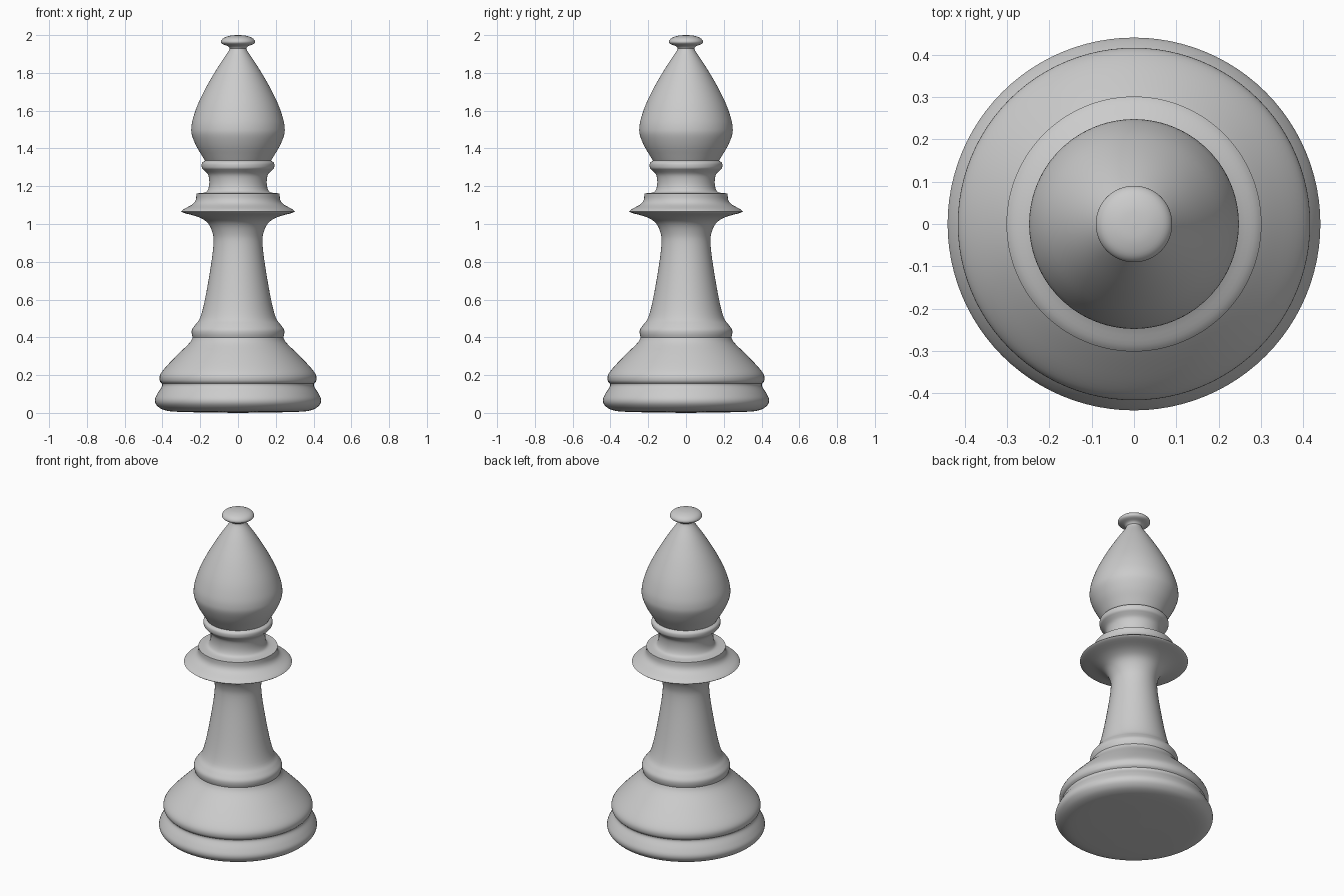
import bpy, math
from mathutils import Vector

if "Cube" in bpy.data.objects:
    bpy.data.objects.remove(bpy.data.objects["Cube"])

SIDES = 96
grey = bpy.data.materials.new("plain_grey")
grey.diffuse_color = (0.6, 0.6, 0.6, 1)
grey.use_nodes = True
grey.node_tree.nodes["Principled BSDF"].inputs["Base Color"].default_value = grey.diffuse_color


def smooth_curve(pts, steps=4):
    """Catmull-Rom curve through the profile points."""
    p = [Vector(q) for q in pts]
    p = [p[0]] + p + [p[-1]]
    out = []
    for i in range(1, len(p) - 2):
        a, b, c, d = p[i - 1:i + 3]
        for k in range(steps):
            t = k / steps
            out.append(0.5 * (2 * b + (c - a) * t + (2 * a - 5 * b + 4 * c - d) * t * t
                              + (3 * b - a - 3 * c + d) * t ** 3))
    return out + [p[-1]]


def lathe(name, pts):
    """Revolve an (r, z) profile round the z axis."""
    verts, faces, rings = [], [], []
    for r, z in smooth_curve(pts):
        start = len(verts)
        if r < 1e-5:
            verts.append((0, 0, z))
            rings.append([start] * SIDES)
        else:
            for i in range(SIDES):
                a = 2 * math.pi * i / SIDES
                verts.append((r * math.cos(a), r * math.sin(a), z))
            rings.append(list(range(start, start + SIDES)))
    for lo, hi in zip(rings, rings[1:]):
        for i in range(SIDES):
            j = (i + 1) % SIDES
            f = list(dict.fromkeys((lo[i], lo[j], hi[j], hi[i])))
            if len(f) > 2:
                faces.append(f)
    me = bpy.data.meshes.new(name)
    me.from_pydata(verts, [], faces)
    me.materials.append(grey)
    ob = bpy.data.objects.new(name, me)
    bpy.context.collection.objects.link(ob)
    bpy.context.view_layer.objects.active = ob
    ob.select_set(True)
    bpy.ops.object.shade_smooth_by_angle(angle=math.radians(50))
    ob.select_set(False)


# Foot with rounded lower rim
lathe("foot", [(0, 0.0), (0.3, 0.005), (0.39, 0.015), (0.43, 0.04), (0.44, 0.07),
               (0.425, 0.105), (0.403, 0.14), (0.402, 0.155)])
# Bell-shaped base
lathe("base", [(0.402, 0.155), (0.414, 0.17), (0.413, 0.2), (0.385, 0.24), (0.32, 0.308),
               (0.257, 0.37), (0.24, 0.4)])
# Ring and tapering stem, flaring into the collar
lathe("stem", [(0.24, 0.4), (0.245, 0.42), (0.243, 0.442), (0.225, 0.468), (0.2, 0.505),
               (0.175, 0.6), (0.145, 0.77), (0.13, 0.89), (0.134, 0.95), (0.16, 1.005),
               (0.21, 1.037), (0.285, 1.058), (0.301, 1.067)])
# Wide collar and its upper step
lathe("collar", [(0.301, 1.067), (0.285, 1.08), (0.24, 1.105), (0.223, 1.13), (0.221, 1.162)])
lathe("collar_top", [(0.221, 1.162), (0.175, 1.167), (0.158, 1.185), (0.152, 1.22),
                     (0.158, 1.26), (0.18, 1.285)])
# Neck ring
lathe("neck_ring", [(0.18, 1.285), (0.191, 1.298), (0.191, 1.322), (0.175, 1.335)])
# Pointed head
lathe("head", [(0.175, 1.335), (0.193, 1.365), (0.222, 1.415), (0.244, 1.47), (0.247, 1.51),
               (0.238, 1.56), (0.21, 1.64), (0.16, 1.74), (0.1, 1.84), (0.053, 1.91),
               (0.044, 1.93)])
# Finial button
lathe("finial", [(0.044, 1.93), (0.055, 1.942), (0.083, 1.953), (0.09, 1.967), (0.075, 1.985),
                 (0.04, 1.997), (0, 2.0)])
